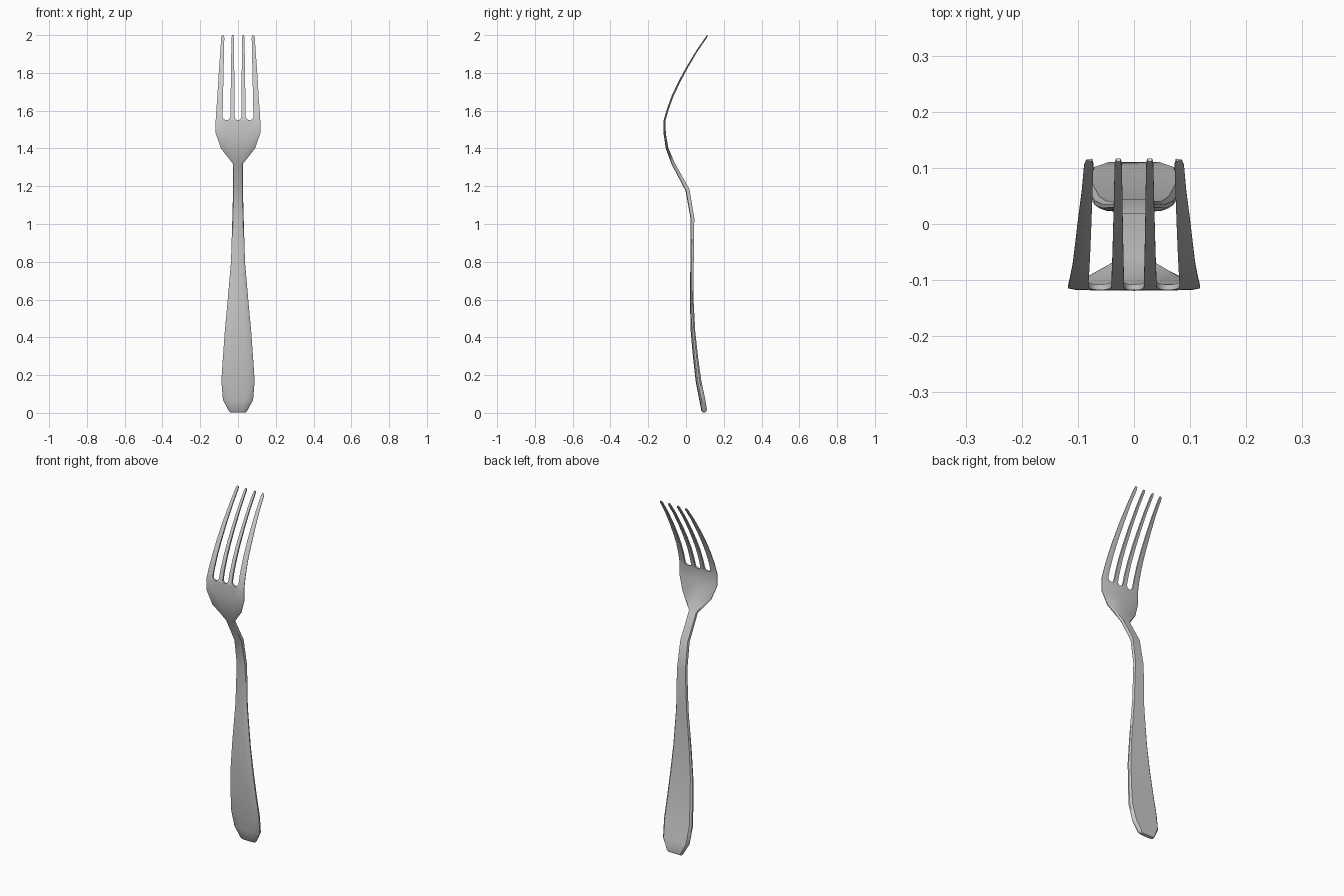
import bpy, math
from mathutils import Vector

if "Cube" in bpy.data.objects:
    bpy.data.objects.remove(bpy.data.objects["Cube"])

# Stations along the fork: z, centre y, half width, half thickness
stations = [
    (0.003, 0.099, 0.043, 0.008), (0.014, 0.096, 0.050, 0.015),
    (0.07, 0.086, 0.080, 0.016), (0.17, 0.066, 0.088, 0.015),
    (0.29, 0.051, 0.080, 0.0135), (0.43, 0.037, 0.070, 0.012),
    (0.58, 0.031, 0.056, 0.010), (0.80, 0.032, 0.037, 0.009),
    (1.03, 0.034, 0.030, 0.010), (1.18, 0.008, 0.026, 0.011),
    (1.32, -0.068, 0.026, 0.009), (1.40, -0.100, 0.090, 0.007),
    (1.48, -0.113, 0.118, 0.006), (1.55, -0.113, 0.118, 0.005),
    (1.61, -0.096, 0.114, 0.005), (1.68, -0.070, 0.109, 0.005),
    (1.75, -0.037, 0.105, 0.005), (1.83, 0.006, 0.100, 0.0045),
    (1.92, 0.060, 0.093, 0.004), (1.985, 0.105, 0.089, 0.004),
    (1.998, 0.114, 0.085, 0.003),
]
# Cross-section: fraction of half width, fraction of half thickness (front is -1)
section = [(-1, -0.25), (-0.88, -0.75), (-0.5, -0.92), (0, -1), (0.5, -0.92), (0.88, -0.75),
           (1, -0.25), (1, 0.4), (0.88, 1), (0, 1), (-0.88, 1), (-1, 0.4)]


def mesh_object(name, verts, faces):
    mesh = bpy.data.meshes.new(name)
    mesh.from_pydata(verts, [], faces)
    obj = bpy.data.objects.new(name, mesh)
    bpy.context.collection.objects.link(obj)
    return obj


def loft_faces(rings, n):
    faces = [(r * n + i, r * n + (i + 1) % n, (r + 1) * n + (i + 1) % n, (r + 1) * n + i)
             for r in range(rings - 1) for i in range(n)]
    return faces + [tuple(reversed(range(n))), tuple(range((rings - 1) * n, rings * n))]


# Fork body lofted along its curved centre line
verts = []
for k, (z, y, w, t) in enumerate(stations):
    a, b = stations[max(k - 1, 0)], stations[min(k + 1, len(stations) - 1)]
    tangent = Vector((0, b[1] - a[1], b[0] - a[0])).normalized()
    normal = Vector((0, tangent.z, -tangent.y))
    verts += [Vector((u * w, y, z)) + normal * v * t for u, v in section]
fork = mesh_object("fork", verts, loft_faces(len(stations), len(section)))


# Round-bottomed slots between the four tines
def cut_slot(base_x, base_r, top_x, top_r):
    zc = 1.55 + base_r
    outline = [(base_x + base_r * math.cos(a), zc + base_r * math.sin(a))
               for a in (math.pi + math.pi * i / 10 for i in range(11))]
    outline += [(top_x + top_r, 1.985), (top_x + top_r + 0.003, 2.0), (top_x + top_r + 0.003, 2.05),
                (top_x - top_r - 0.003, 2.05), (top_x - top_r - 0.003, 2.0), (top_x - top_r, 1.985)]
    n = len(outline)
    points = [(x, y, z) for y in (0.4, -0.4) for x, z in outline]
    cutter = mesh_object("slot_cutter", points, loft_faces(2, n))
    cutter.hide_render = True
    mod = fork.modifiers.new("slot", 'BOOLEAN')
    mod.operation, mod.solver, mod.object = 'DIFFERENCE', 'EXACT', cutter
    bpy.ops.object.modifier_apply(modifier=mod.name)
    bpy.data.objects.remove(cutter)


bpy.context.view_layer.objects.active = fork
fork.select_set(True)
cut_slot(0, 0.0175, 0, 0.0215)
for side in (-1, 1):
    cut_slot(side * 0.061, 0.0205, side * 0.0535, 0.019)

bpy.ops.object.shade_smooth_by_angle(angle=math.radians(40))
